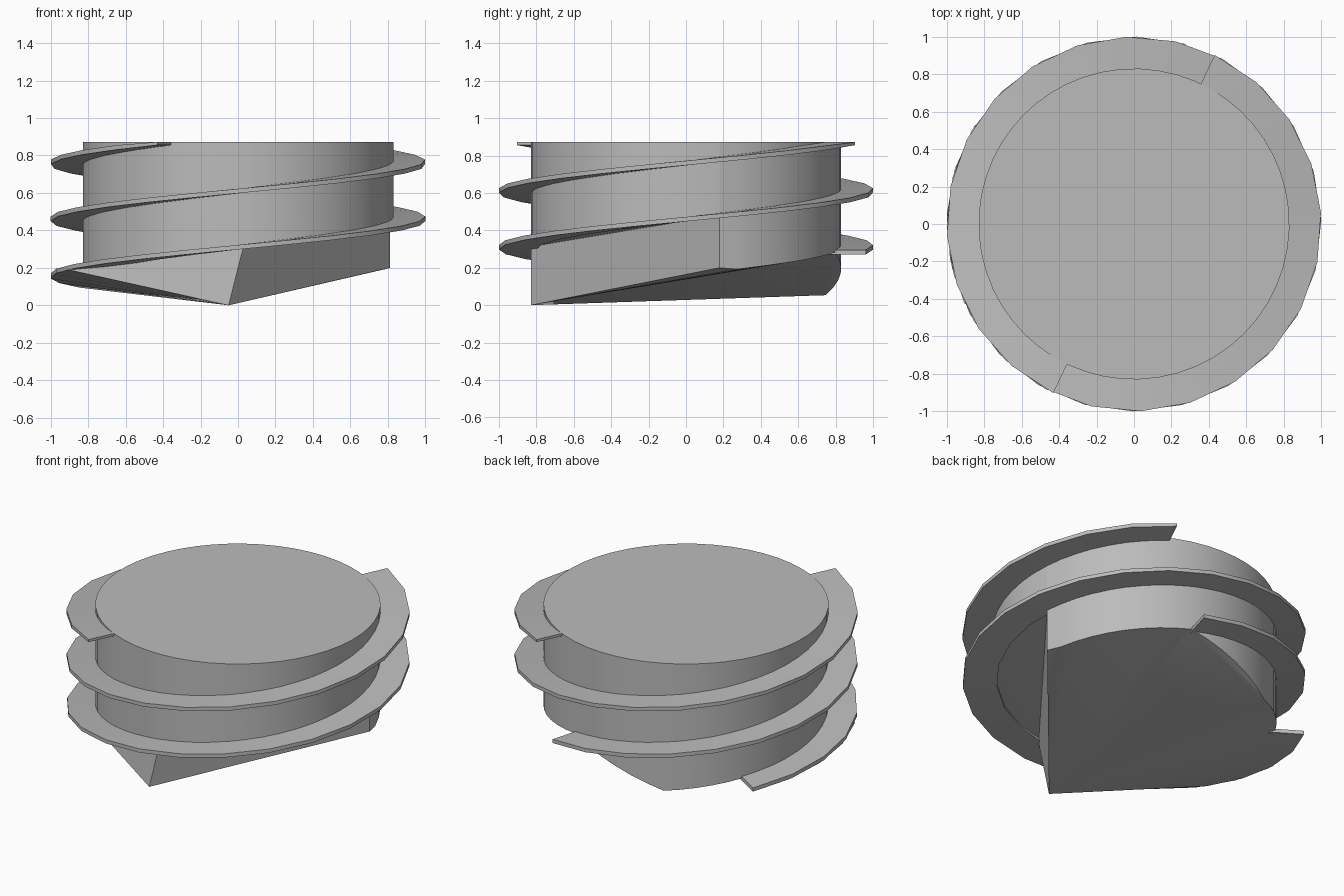
import bpy, bmesh
from math import radians, sin, cos
from mathutils import Vector

cube = bpy.data.objects.get("Cube")
if cube:
    bpy.data.objects.remove(cube)

CORE, RIM, TOP, PITCH = 0.83, 1.0, 0.872, 0.6
START_A, START_B = 148, 74           # where each blade begins, in degrees
CHORD, EDGE, HEEL, LIP = 272, 372.5, 116, 205

steel = bpy.data.materials.new("grey_steel")
steel.use_nodes = True
steel.diffuse_color = (0.5, 0.5, 0.5, 1)
steel.node_tree.nodes["Principled BSDF"].inputs["Base Color"].default_value = (0.5, 0.5, 0.5, 1)


def polar(r, deg, z):
    return Vector((r * cos(radians(deg)), r * sin(radians(deg)), z))


def helix(deg):
    """Height of the first blade; the second one is half a turn ahead."""
    return 0.16 + PITCH * (deg - 180) / 360


def spread(a, b, step):
    n = max(1, round((b - a) / step))
    return [a + (b - a) * i / n for i in range(n + 1)]


def finish(name, bm, angle=30):
    bmesh.ops.remove_doubles(bm, verts=bm.verts, dist=0.0005)
    bmesh.ops.recalc_face_normals(bm, faces=bm.faces)
    mesh = bpy.data.meshes.new(name)
    bm.to_mesh(mesh)
    bm.free()
    mesh.materials.append(steel)
    obj = bpy.data.objects.new(name, mesh)
    bpy.context.collection.objects.link(obj)
    bpy.ops.object.select_all(action='DESELECT')
    obj.select_set(True)
    bpy.context.view_layer.objects.active = obj
    bpy.ops.object.shade_smooth_by_angle(angle=radians(angle))
    return obj


def blade(name, start, end, lift):
    """Thin helical ribbon around the core."""
    bm = bmesh.new()
    rings = []
    for a in spread(start, end, 15):
        z = helix(a) + lift
        rings.append([bm.verts.new(polar(r, a, min(z + t, TOP)))
                      for r, t in ((CORE - 0.03, -0.012), (RIM, -0.012),
                                   (RIM, 0.012), (CORE - 0.03, 0.012))])
    for p, q in zip(rings, rings[1:]):
        for i in range(4):
            j = (i + 1) % 4
            bm.faces.new((p[i], p[j], q[j], q[i]))
    bm.faces.new(rings[0])
    bm.faces.new(rings[-1])
    return finish(name, bm)


def floor(a):
    """Lower edge of the core wall, stepping down from blade to blade."""
    if a <= START_B:
        return helix(a) + PITCH / 2 - 0.28 + 0.28 if a > 14 else 0.2
    if a <= HEEL:
        t = (a - START_B) / (HEEL - START_B)
        return 0.283 + t * (helix(HEEL) - 0.283)
    return helix(a)


# Core with helical lower edge, flat cutting wall and pointed tip
bm = bmesh.new()


def face(*points):
    bm.faces.new([bm.verts.new(p) for p in points])


def fan(apex, points):
    for p, q in zip(points, points[1:]):
        face(apex, p, q)


angles = []
for a, b in ((EDGE - 360, START_B), (START_B, HEEL), (HEEL, START_A),
             (START_A, LIP), (LIP, CHORD), (CHORD, EDGE)):
    angles += spread(a, b, 7)[1 if angles else 0:]


def rim(a, b):
    return [polar(CORE, d, floor(d)) for d in angles if a - 0.01 <= d <= b + 0.01]


for a, b in zip(angles, angles[1:]):
    face(polar(CORE, a, floor(a)), polar(CORE, b, floor(b)),
         polar(CORE, b, TOP), polar(CORE, a, TOP))
face(*[polar(CORE, a, TOP) for a in angles[:-1]])

tip = Vector((-0.05, -0.83, 0))
low_corner = polar(CORE, EDGE, 0.2)
high_corner = polar(CORE, EDGE, floor(EDGE))
throat = polar(CORE, CHORD, floor(CHORD))
lip_point = polar(RIM, LIP, helix(LIP) - 0.012)

fan(tip, rim(EDGE - 360, START_B))
face(tip, polar(CORE, START_B, floor(START_B)), polar(CORE, HEEL, floor(HEEL)))
fan(tip, rim(HEEL, START_A)
    + [polar(RIM, d, helix(d) - 0.012) for d in spread(START_A, LIP, 15)])
face(tip, lip_point, throat)
face(tip, throat, high_corner, low_corner)
fan(throat, rim(CHORD, EDGE)[1:])
fan(lip_point, rim(LIP, CHORD))
# back of the slanted heel, spanning its curved wall edge
fan(polar(CORE, START_B, floor(START_B)), rim(START_B, HEEL)[1:])
finish("core", bm)

# Twin blades
blade("blade_long", START_A, 604.5, 0)
blade("blade_short", START_B, 424.5, PITCH / 2)
